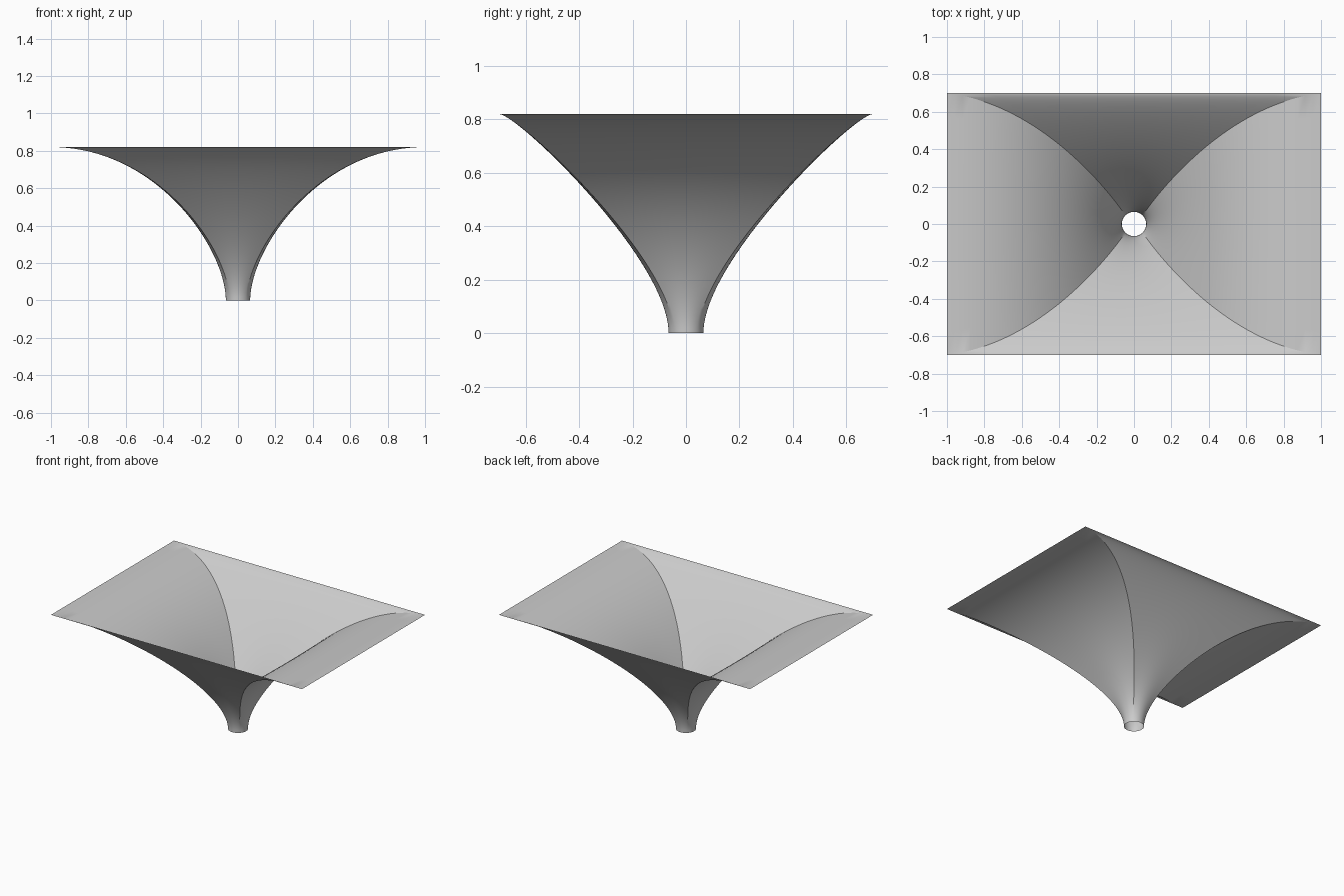
import bpy, bmesh, math

cube = bpy.data.objects.get("Cube")
if cube:
    bpy.data.objects.remove(cube, do_unlink=True)

HEIGHT, RADIUS = 0.82, 0.065
RIM = (1.0, 0.7)          # half sizes of the rectangular rim
HANDLE = (0.43, 0.63)     # half sizes of the upper curve handle
STEPS, PER_SIDE = 40, 16

# One flat grey for the whole sheet
grey = bpy.data.materials.new("light_grey")
grey.use_nodes = True
colour = (0.6, 0.6, 0.6, 1)
grey.diffuse_color = colour
grey.node_tree.nodes["Principled BSDF"].inputs["Base Color"].default_value = colour


def outline():
    """Matching points on a unit square and a unit circle."""
    for side in range(4):
        for i in range(PER_SIDE):
            a = math.pi / 2 * (side + i / PER_SIDE) - math.pi / 4
            c, s = math.cos(a), math.sin(a)
            m = max(abs(c), abs(s))
            yield (c / m, s / m), (c, s)


# Round spout lofted along a curve up to the rectangular rim
bm = bmesh.new()
rings = []
for k in range(STEPS + 1):
    t = k / STEPS
    low = (1 - t) ** 3 + 3 * t * (1 - t) ** 2
    mid, top = 3 * t * t * (1 - t), t ** 3
    z = 3 * t * (1 - t) ** 2 * HEIGHT / 3 + (mid + top) * HEIGHT
    ring = []
    for square, circle in outline():
        x, y = (RADIUS * circle[n] * low + square[n] * (HANDLE[n] * mid + RIM[n] * top)
                for n in (0, 1))
        ring.append(bm.verts.new((x, y, z)))
    rings.append(ring)

count = len(rings[0])
for a, b in zip(rings, rings[1:]):
    for i in range(count):
        j = (i + 1) % count
        bm.faces.new((a[i], a[j], b[j], b[i]))

mesh = bpy.data.meshes.new("funnel")
bm.to_mesh(mesh)
bm.free()
mesh.materials.append(grey)
funnel = bpy.data.objects.new("funnel", mesh)
bpy.context.collection.objects.link(funnel)

# Smooth panels, sharp corner ridges
bpy.ops.object.select_all(action="DESELECT")
funnel.select_set(True)
bpy.context.view_layer.objects.active = funnel
bpy.ops.object.shade_smooth_by_angle(angle=math.radians(25))
